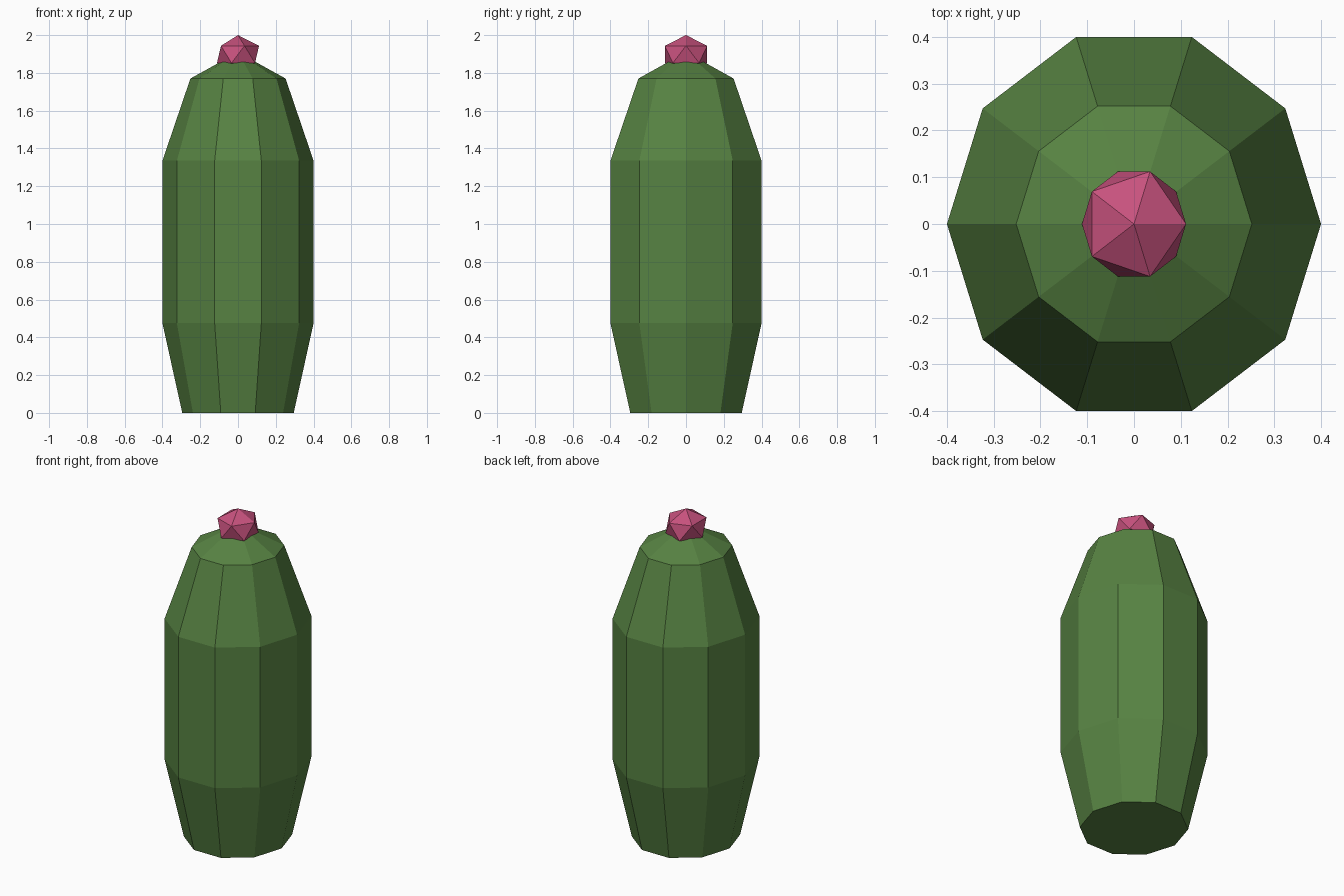
import bpy, bmesh, math
from mathutils import Matrix

if "Cube" in bpy.data.objects:
    bpy.data.objects.remove(bpy.data.objects["Cube"])


def material(name, rgb):
    m = bpy.data.materials.new(name)
    m.diffuse_color = (*rgb, 1.0)
    m.use_nodes = True
    m.node_tree.nodes["Principled BSDF"].inputs["Base Color"].default_value = m.diffuse_color
    return m


def make_object(name, bm, mat):
    bmesh.ops.recalc_face_normals(bm, faces=bm.faces[:])
    me = bpy.data.meshes.new(name)
    bm.to_mesh(me)
    bm.free()
    me.materials.append(mat)
    ob = bpy.data.objects.new(name, me)
    bpy.context.scene.collection.objects.link(ob)
    return ob


green = material("cactus green", (0.095, 0.225, 0.055))
pink = material("flower pink", (0.57, 0.083, 0.205))

# Cactus body: ten-sided lathe of (radius, height), slightly deeper in y
SIDES = 10
Y_SCALE = 1.0515
profile = [(0.295, 0.0), (0.4, 0.475), (0.4, 1.335), (0.252, 1.77)]
bm = bmesh.new()
rings = []
for r, z in profile:
    ring = []
    for i in range(SIDES):
        a = 2 * math.pi * i / SIDES
        ring.append(bm.verts.new((r * math.cos(a), r * Y_SCALE * math.sin(a), z)))
    rings.append(ring)
apex = bm.verts.new((0, 0, 1.91))
for i in range(SIDES):
    j = (i + 1) % SIDES
    for lo, hi in zip(rings, rings[1:]):
        bm.faces.new((lo[i], lo[j], hi[j], hi[i]))
    bm.faces.new((rings[-1][i], rings[-1][j], apex))
bm.faces.new(rings[0])
make_object("cactus_body", bm, green)

# Flower bud: squashed icosahedron on top
bm = bmesh.new()
bmesh.ops.create_icosphere(
    bm, subdivisions=1, radius=1.0,
    matrix=Matrix.Translation((0, 0, 1.898)) @ Matrix.Diagonal((0.1245, 0.132, 0.102, 1)))
make_object("flower_bud", bm, pink)
